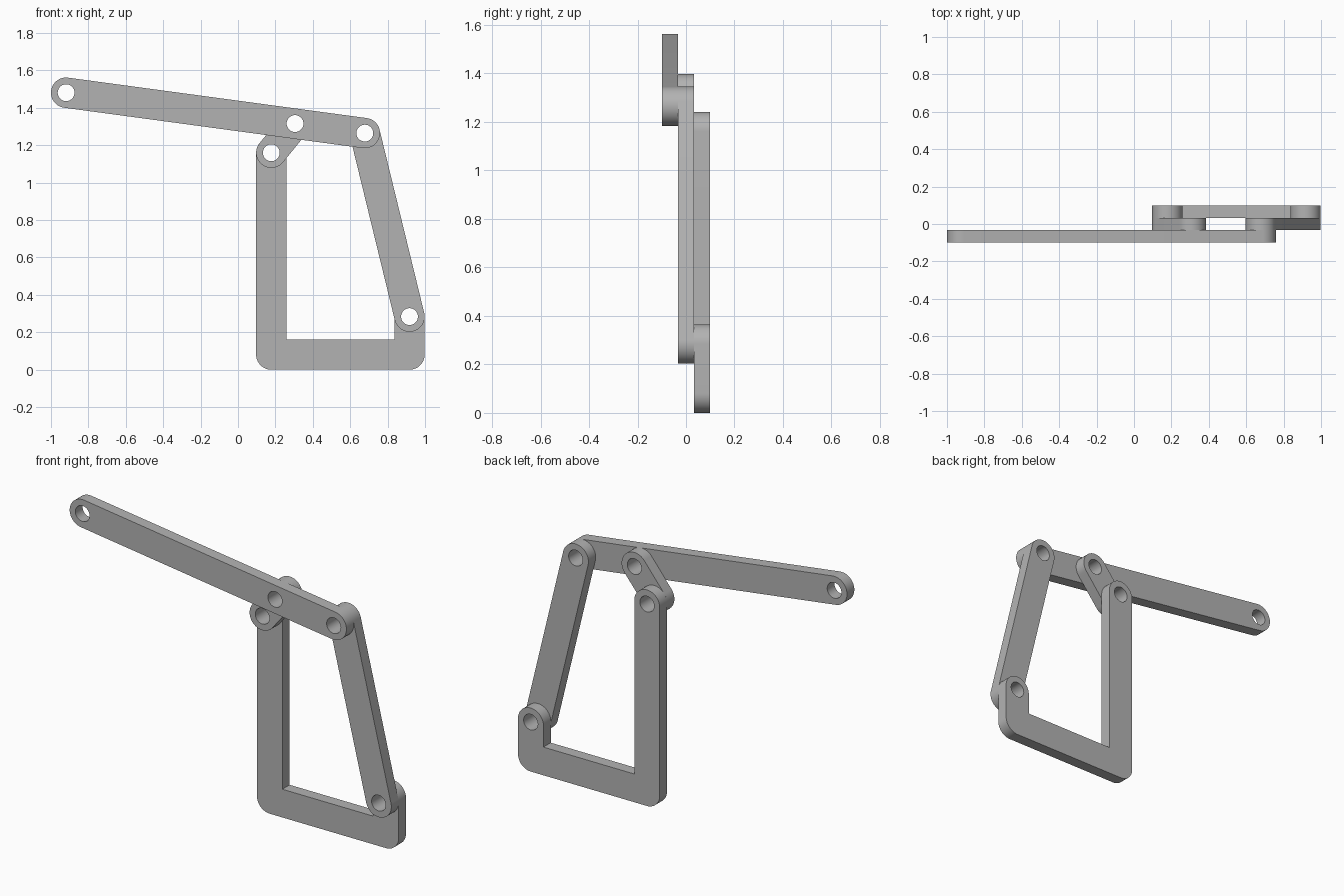
import bpy, bmesh
from math import atan2, cos, sin, pi, radians

cube = bpy.data.objects.get("Cube")
if cube:
    bpy.data.objects.remove(cube, do_unlink=True)

metal = bpy.data.materials.new("plain_grey")
metal.use_nodes = True
grey = (0.45, 0.45, 0.45, 1)
metal.diffuse_color = grey
metal.node_tree.nodes["Principled BSDF"].inputs["Base Color"].default_value = grey

R = 0.081        # half width of every bar
HOLE = 0.045     # pivot hole radius
T = 0.0665       # bar thickness

# Pivot positions in the x, z plane
arm_tip = (-0.919, 1.481)
arm_mid = (0.305, 1.316)
arm_end = (0.678, 1.265)
post_top = (0.178, 1.16)
stub_top = (0.917, 0.284)


def arc(centre, radius, start, sweep, steps):
    return [(centre[0] + radius * cos(start + sweep * i / steps),
             centre[1] + radius * sin(start + sweep * i / steps))
            for i in range(steps + 1)]


def capsule(a, b):
    """Outline of a straight bar with round ends."""
    angle = atan2(b[1] - a[1], b[0] - a[0])
    return arc(b, R, angle - pi / 2, pi, 32) + arc(a, R, angle + pi / 2, pi, 32)


def plate(name, outline, pivots, layer):
    """Extrude an outline with pivot holes; layer counts from front to back."""
    bm = bmesh.new()
    loops = [outline] + [arc(p, HOLE, 0, 2 * pi, 40)[:-1] for p in pivots]
    y = layer * T - T / 2
    for loop in loops:
        verts = [bm.verts.new((x, y, z)) for x, z in loop]
        for i, v in enumerate(verts):
            bm.edges.new((verts[i - 1], v))
    bmesh.ops.triangle_fill(bm, use_beauty=True, use_dissolve=False, edges=bm.edges[:])
    ext = bmesh.ops.extrude_face_region(bm, geom=bm.faces[:], use_keep_orig=True)
    moved = [g for g in ext["geom"] if isinstance(g, bmesh.types.BMVert)]
    bmesh.ops.translate(bm, verts=moved, vec=(0, T, 0))
    bmesh.ops.recalc_face_normals(bm, faces=bm.faces[:])
    mesh = bpy.data.meshes.new(name)
    bm.to_mesh(mesh)
    bm.free()
    mesh.materials.append(metal)
    obj = bpy.data.objects.new(name, mesh)
    bpy.context.collection.objects.link(obj)
    bpy.ops.object.select_all(action="DESELECT")
    obj.select_set(True)
    bpy.context.view_layer.objects.active = obj
    bpy.ops.object.shade_smooth_by_angle(angle=radians(30))
    return obj


# Long arm in front
plate("long_arm", capsule(arm_tip, arm_end), [arm_tip, arm_mid, arm_end], -1)

# Two links in the middle layer
plate("short_link", capsule(post_top, arm_mid), [post_top, arm_mid], 0)
plate("long_link", capsule(stub_top, arm_end), [stub_top, arm_end], 0)

# Base frame at the back: tall post, floor bar and short stub
left, right = post_top[0], stub_top[0]
frame = (arc((left, R), R, pi, pi / 2, 16)
         + arc((right, R), R, -pi / 2, pi / 2, 16)
         + arc(stub_top, R, 0, pi, 32)
         + [(right - R, 2 * R), (left + R, 2 * R)]
         + arc(post_top, R, 0, pi, 32))
plate("base_frame", frame, [post_top, stub_top], 1)
